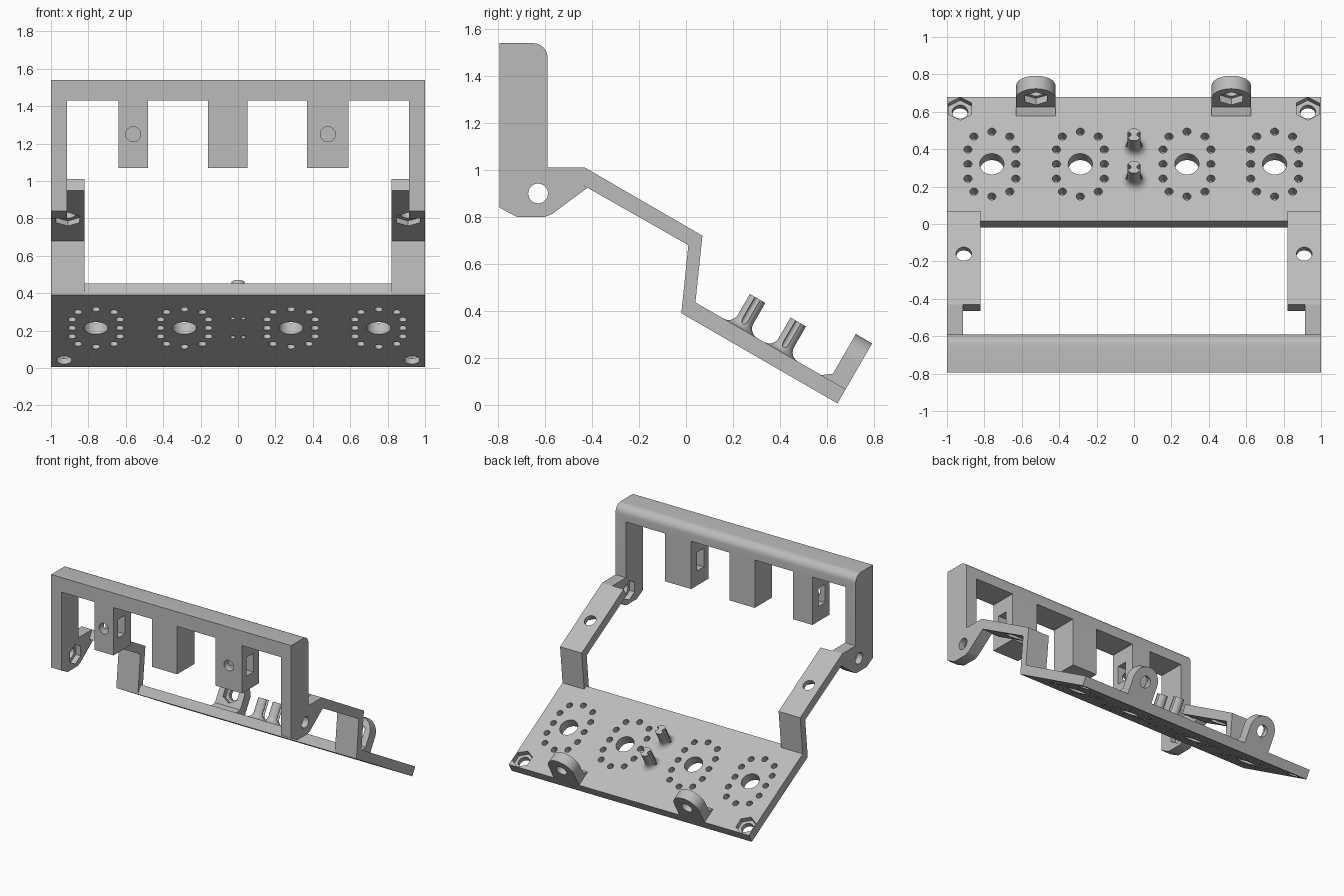
import bpy
import bmesh
from math import cos, sin, pi, radians
from mathutils import Matrix, Vector

cube = bpy.data.objects.get("Cube")
if cube:
    bpy.data.objects.remove(cube, do_unlink=True)

grey = bpy.data.materials.new("light_grey_plastic")
grey.use_nodes = True
COLOUR = (0.5, 0.5, 0.5, 1)
grey.diffuse_color = COLOUR
grey.node_tree.nodes["Principled BSDF"].inputs["Base Color"].default_value = COLOUR

# Frames: the plate and the upper arms lean 30 degrees
TILT = Matrix.Rotation(radians(-30), 4, 'X')
PLATE = Matrix.Translation((0, -0.02, 0.39)) @ TILT
ARM = Matrix.Translation((0, -0.16, 0.853)) @ TILT
ALONG_X = Matrix.Rotation(pi / 2, 4, 'Y') @ Matrix.Rotation(pi / 2, 4, 'Z')
ALONG_Y = Matrix.Rotation(pi / 2, 4, 'X')
UP = Matrix.Identity(4)
T = 0.07          # sheet thickness
LENGTH = 0.768    # plate length
HOLE, NUT = 0.042, 0.073
parts = []


def to_object(name, bm):
    bmesh.ops.recalc_face_normals(bm, faces=bm.faces)
    mesh = bpy.data.meshes.new(name)
    bm.to_mesh(mesh)
    bm.free()
    obj = bpy.data.objects.new(name, mesh)
    bpy.context.collection.objects.link(obj)
    return obj


def prism_bm(points, axis, a, b, frame=UP):
    """Extrude a 2D outline along x or y from a to b."""
    bm = bmesh.new()
    place = (lambda p: (a, p[0], p[1])) if axis == 'x' else (lambda p: (p[0], a, p[1]))
    face = bm.faces.new([bm.verts.new(place(p)) for p in points])
    out = bmesh.ops.extrude_face_region(bm, geom=[face])
    shift = Vector((b - a, 0, 0)) if axis == 'x' else Vector((0, b - a, 0))
    bmesh.ops.translate(bm, vec=shift, verts=[v for v in out["geom"] if isinstance(v, bmesh.types.BMVert)])
    bm.transform(frame)
    return bm


def part(name, bm):
    obj = to_object(name, bm)
    parts.append(obj)
    return obj


def rods(items, depth, turn=UP, frame=UP, sides=32):
    """Cutter made of separate rods, items are (centre, radius)."""
    bm = bmesh.new()
    for centre, r in items:
        bmesh.ops.create_cone(bm, cap_ends=True, segments=sides, radius1=r, radius2=r, depth=depth,
                              matrix=frame @ Matrix.Translation(centre) @ turn)
    return bm


def cut(obj, bm):
    cutter = to_object("cutter", bm)
    cutter.hide_render = True
    mod = obj.modifiers.new("cut", 'BOOLEAN')
    mod.operation, mod.solver, mod.object = 'DIFFERENCE', 'EXACT', cutter
    bpy.context.view_layer.update()
    graph = bpy.context.evaluated_depsgraph_get()
    mesh = bpy.data.meshes.new_from_object(obj.evaluated_get(graph))
    obj.modifiers.clear()
    obj.data = mesh
    bpy.data.objects.remove(cutter, do_unlink=True)


# Upper frame: comb outline with legs and three hanging tabs
LEG, FRONT, BACK = 0.914, -0.795, -0.59
TOP, BEAM, TAB, JOIN = 1.54, 1.43, 1.07, 1.01
tabs = [(-0.64, -0.48), (-0.16, 0.05), (0.37, 0.59)]
outline = [(-1, TOP), (-1, JOIN), (-LEG, JOIN), (-LEG, BEAM)]
for x0, x1 in tabs:
    outline += [(x0, BEAM), (x0, TAB), (x1, TAB), (x1, BEAM)]
outline += [(LEG, BEAM), (LEG, JOIN), (1, JOIN), (1, TOP)]
bm = prism_bm(outline, 'y', FRONT, BACK)
edges = [e for e in bm.edges if all(v.co.z > TOP - 0.01 and v.co.y > BACK - 0.01 for v in e.verts)]
bmesh.ops.bevel(bm, geom=edges, offset=0.06, segments=8, profile=0.5, affect='EDGES')
frame = part("upper_frame", bm)

# Nut slots across the outer tabs, with screw holes from the front
SLOT_Y, SLOT_Z = -0.70, 1.25
for x0, x1 in (tabs[0], tabs[2]):
    y0, y1, z0, z1 = SLOT_Y - 0.04, SLOT_Y + 0.04, SLOT_Z - 0.07, SLOT_Z + 0.07
    cut(frame, prism_bm([(y0, z0), (y1, z0), (y1, z1), (y0, z1)], 'x', x0 - 0.02, x1 + 0.02))
    cut(frame, rods([(((x0 + x1) / 2, -0.79, SLOT_Z), 0.04)], 0.18, ALONG_Y))

# Pivot ears and cranked side arms
ear = [(FRONT, JOIN), (FRONT, 0.84), (-0.72, 0.80), (-0.60, 0.80), (-0.57, 0.813),
       (-0.42, 0.924), (-0.465, 0.95), (-0.43, JOIN)]
arm = [(-0.02, 0.39), (0.01, 0.68), (-0.465, 0.95), (-0.43, JOIN), (0.07, 0.72),
       (0.04, 0.436), (0.015, 0.45)]
for side, s in (("left", 1), ("right", -1)):
    obj = part(side + "_pivot_ear", prism_bm(ear, 'x', s * LEG, s))
    cut(obj, rods([((s, -0.63, 0.90), HOLE)], 0.4, ALONG_X))
    cut(obj, rods([((s * LEG, -0.63, 0.90), NUT)], 0.08, ALONG_X, sides=6))
    obj = part(side + "_arm", prism_bm(arm, 'x', s * 0.82, s))
    cut(obj, rods([((s * 0.91, 0, 0), HOLE)], 0.3, frame=ARM))
    cut(obj, rods([((s * 0.91, 0, -T), NUT)], 0.07, frame=ARM, sides=6))

# Base plate with four hole clusters, wire holes and corner nut pockets
plate = part("base_plate", prism_bm([(0, 0), (LENGTH, 0), (LENGTH, T), (0, T)], 'x', -1, 1, PLATE))
MID = 0.353
holes = []
for cx in (-0.76, -0.287, 0.283, 0.752):
    holes.append(((cx, MID, 0), 0.065))
    holes += [((cx, MID + d, 0), 0.022) for d in (-0.2, 0.2)]
    for s in (-1, 1):
        holes += [((cx + s * 0.096, MID + d, 0), 0.022) for d in (-0.17, 0.17)]
        holes += [((cx + s * 0.128, MID + d, 0), 0.022) for d in (-0.09, 0, 0.09)]
POSTS = (0.25, 0.45)
holes += [((s * 0.028, u, 0), 0.013) for u in POSTS for s in (-1, 1)]
corners = [(s * 0.93, 0.695) for s in (-1, 1)]
holes += [((x, u, 0), HOLE) for x, u in corners]
cut(plate, rods(holes, 0.4, frame=PLATE, sides=24))
cut(plate, rods([((x, u, T), 0.071) for x, u in corners], 0.07, frame=PLATE, sides=6))

# Hinge lugs on the rear edge
R, CENTRE, INNER = 0.105, 0.19, 0.688
for name, cx in (("right", -0.525), ("left", 0.52)):
    arch = [(cx - R, T), (cx + R, T)]
    arch += [(cx + R * cos(pi * i / 24), CENTRE + R * sin(pi * i / 24)) for i in range(25)]
    lug = part(name + "_hinge_lug", prism_bm(arch, 'y', INNER, LENGTH, PLATE))
    cut(lug, rods([((cx, LENGTH, CENTRE), HOLE)], 0.4, ALONG_Y, PLATE))
    cut(lug, rods([((cx, INNER, CENTRE), 0.068)], 0.08, ALONG_Y, PLATE, sides=6))
    gusset = [(INNER - 0.04, T), (INNER, T), (INNER, T + 0.03)]
    part(name + "_lug_gusset", prism_bm(gusset, 'x', cx - R, cx + R, PLATE))

# Wire posts: flared round posts with a groove on each side
POST_R, FLARE, POST_TOP = 0.038, 0.045, 0.217
profile = [(0, T)] + [(POST_R + FLARE * (1 - sin(a)), T + FLARE * (1 - cos(a)))
                      for a in (pi / 2 * i / 6 for i in range(7))]
profile += [(POST_R, POST_TOP), (0, POST_TOP)]
for name, u in zip(("front", "rear"), POSTS):
    bm = bmesh.new()
    verts = [bm.verts.new((r, 0, v)) for r, v in profile]
    lines = [bm.edges.new(pair) for pair in zip(verts, verts[1:])]
    bmesh.ops.spin(bm, geom=verts + lines, cent=(0, 0, 0), axis=(0, 0, 1), angle=2 * pi, steps=32)
    bmesh.ops.remove_doubles(bm, verts=bm.verts, dist=0.0005)
    bm.transform(PLATE @ Matrix.Translation((0, u, 0)))
    post = part(name + "_wire_post", bm)
    cut(post, rods([((s * 0.03, u, T), 0.014) for s in (-1, 1)], 0.5, frame=PLATE, sides=16))

# Colour and shading
bpy.ops.object.select_all(action='DESELECT')
for obj in parts:
    obj.data.materials.clear()
    obj.data.materials.append(grey)
    obj.select_set(True)
bpy.context.view_layer.objects.active = parts[0]
bpy.ops.object.shade_smooth_by_angle(angle=radians(30))
